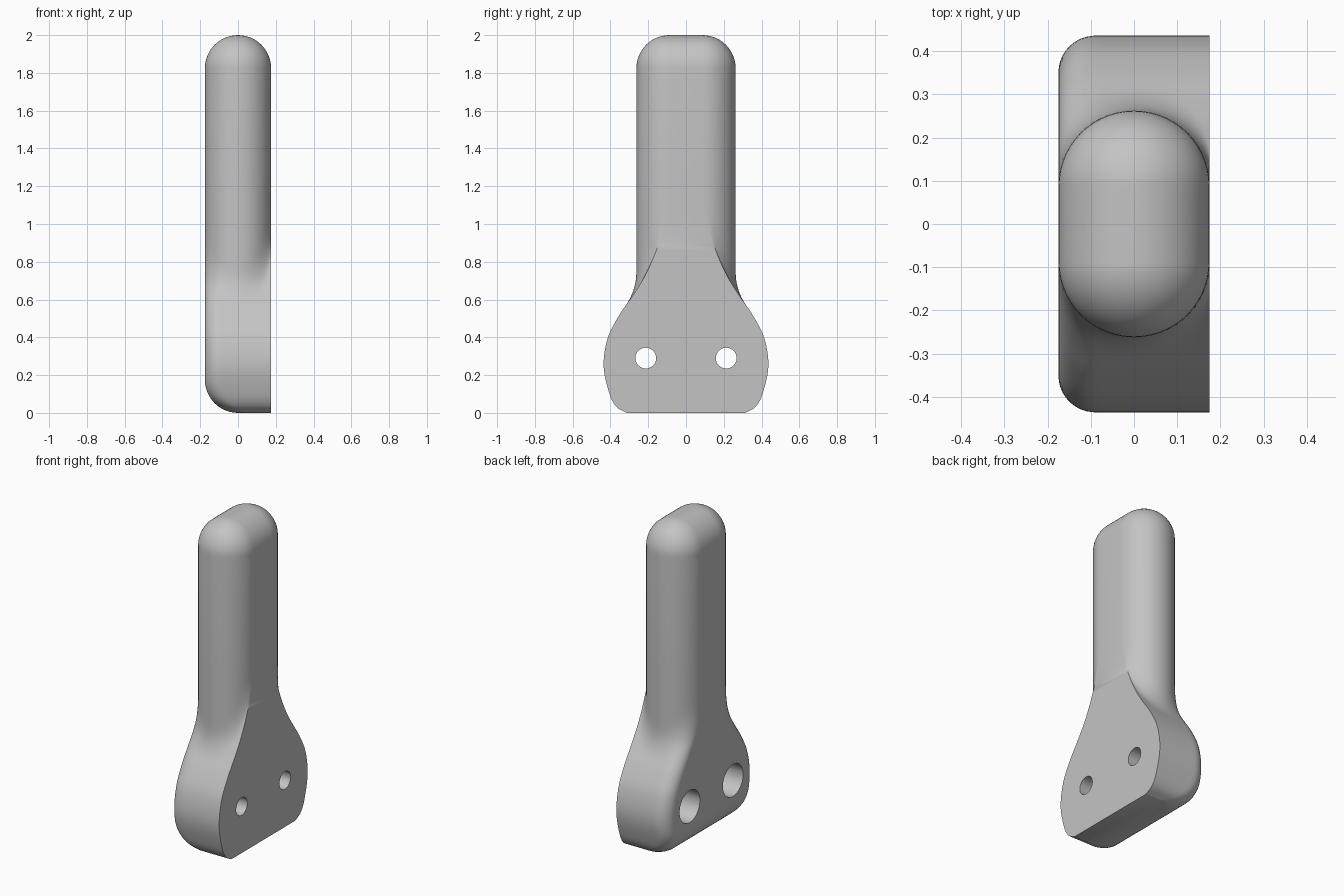
import bpy, bmesh, math

if "Cube" in bpy.data.objects:
    bpy.data.objects.remove(bpy.data.objects["Cube"], do_unlink=True)

R = 0.175          # grip end radius and half thickness
HALF = 0.0875      # half of the flat part of the grip section
TOP = 2.0
FILLET = 0.085
N = 28             # steps across the thickness

# Foot outline: (height, half width)
OUTLINE = [(0, .315), (.03, .367), (.1, .405), (.25, .436), (.4, .413), (.52, .352),
           (.6, .297), (.7, .232), (.8, .182), (.9, .142), (1, .105), (1.1, .05)]


def foot_width(z):
    """Smooth interpolation through the foot outline."""
    if z >= OUTLINE[-1][0]:
        return 0.0
    last = len(OUTLINE) - 1
    i = max(k for k in range(last) if OUTLINE[k][0] <= z)

    def slope(k):
        a, b = OUTLINE[max(k - 1, 0)], OUTLINE[min(k + 1, last)]
        return (b[1] - a[1]) / (b[0] - a[0])
    (z0, w0), (z1, w1) = OUTLINE[i], OUTLINE[i + 1]
    h = z1 - z0
    t = (z - z0) / h
    return ((2*t**3 - 3*t**2 + 1) * w0 + (t**3 - 2*t**2 + t) * h * slope(i)
            + (3*t**2 - 2*t**3) * w1 + (t**3 - t**2) * h * slope(i + 1))


def smooth_max(a, b, k=0.06):
    h = max(k - abs(a - b), 0) / k
    return max(a, b) + h * h * k / 4


def ring(z):
    """Section of the body at height z, mirrored across y."""
    dome = max(z - (TOP - R), 0)
    right = math.sqrt(max(R * R - dome * dome, 0))
    dip = max(R - z, 0)
    left = -min(right, math.sqrt(max(R * R - dip * dip, 0)))
    side = []
    for i in range(N + 1):
        x = (left + right) / 2 - (right - left) / 2 * math.cos(math.pi * i / N)
        grip = HALF + math.sqrt(max(right * right - x * x, 0))
        d = max(FILLET - (x - left), 0)
        foot = foot_width(z) - FILLET + math.sqrt(max(FILLET**2 - d * d, 0))
        side.append((x, smooth_max(grip, foot), z))
    return side + [(x, -y, z) for x, y, z in reversed(side)]


# Heights: rounded bottom, foot and transition, domed top
quarter = [math.pi / 2 * i / 12 for i in range(13)]
heights = [R * (1 - math.cos(a)) for a in quarter]
heights += [R + (1.12 - R) * i / 44 for i in range(1, 45)]
heights += [TOP - R + R * math.sin(a) for a in quarter]

bm = bmesh.new()
rings = [[bm.verts.new(p) for p in ring(z)] for z in heights]
for low, high in zip(rings, rings[1:]):
    for i in range(len(low)):
        j = (i + 1) % len(low)
        bm.faces.new((low[i], low[j], high[j], high[i]))
bm.faces.new(rings[0])
bmesh.ops.remove_doubles(bm, verts=bm.verts, dist=1e-5)
bmesh.ops.recalc_face_normals(bm, faces=bm.faces)
mesh = bpy.data.meshes.new("handle_body")
bm.to_mesh(mesh)
bm.free()
body = bpy.data.objects.new("handle_body", mesh)
bpy.context.collection.objects.link(body)

grey = bpy.data.materials.new("plain_grey")
grey.use_nodes = True
grey.diffuse_color = (0.55, 0.55, 0.55, 1)
grey.node_tree.nodes["Principled BSDF"].inputs["Base Color"].default_value = grey.diffuse_color
mesh.materials.append(grey)


def drill(radius, x0, x1, y):
    """Cut a round hole along x."""
    bpy.ops.mesh.primitive_cylinder_add(vertices=40, radius=radius, depth=x1 - x0,
                                        location=((x0 + x1) / 2, y, 0.29),
                                        rotation=(0, math.pi / 2, 0))
    cutter = bpy.context.object
    cutter.name = "hole_cutter"
    cutter.hide_render = True
    bpy.context.view_layer.objects.active = body
    mod = body.modifiers.new("hole", 'BOOLEAN')
    mod.operation = 'DIFFERENCE'
    mod.solver = 'EXACT'
    mod.object = cutter
    bpy.ops.object.modifier_apply(modifier=mod.name)
    bpy.data.objects.remove(cutter, do_unlink=True)


# Screw holes with wide counterbores from the rounded side
for y in (-0.213, 0.213):
    drill(0.055, -0.3, 0.3, y)
    drill(0.1, -0.3, 0.05, y)

bpy.ops.object.select_all(action='DESELECT')
body.select_set(True)
bpy.context.view_layer.objects.active = body
bpy.ops.object.shade_smooth_by_angle(angle=math.radians(32))
